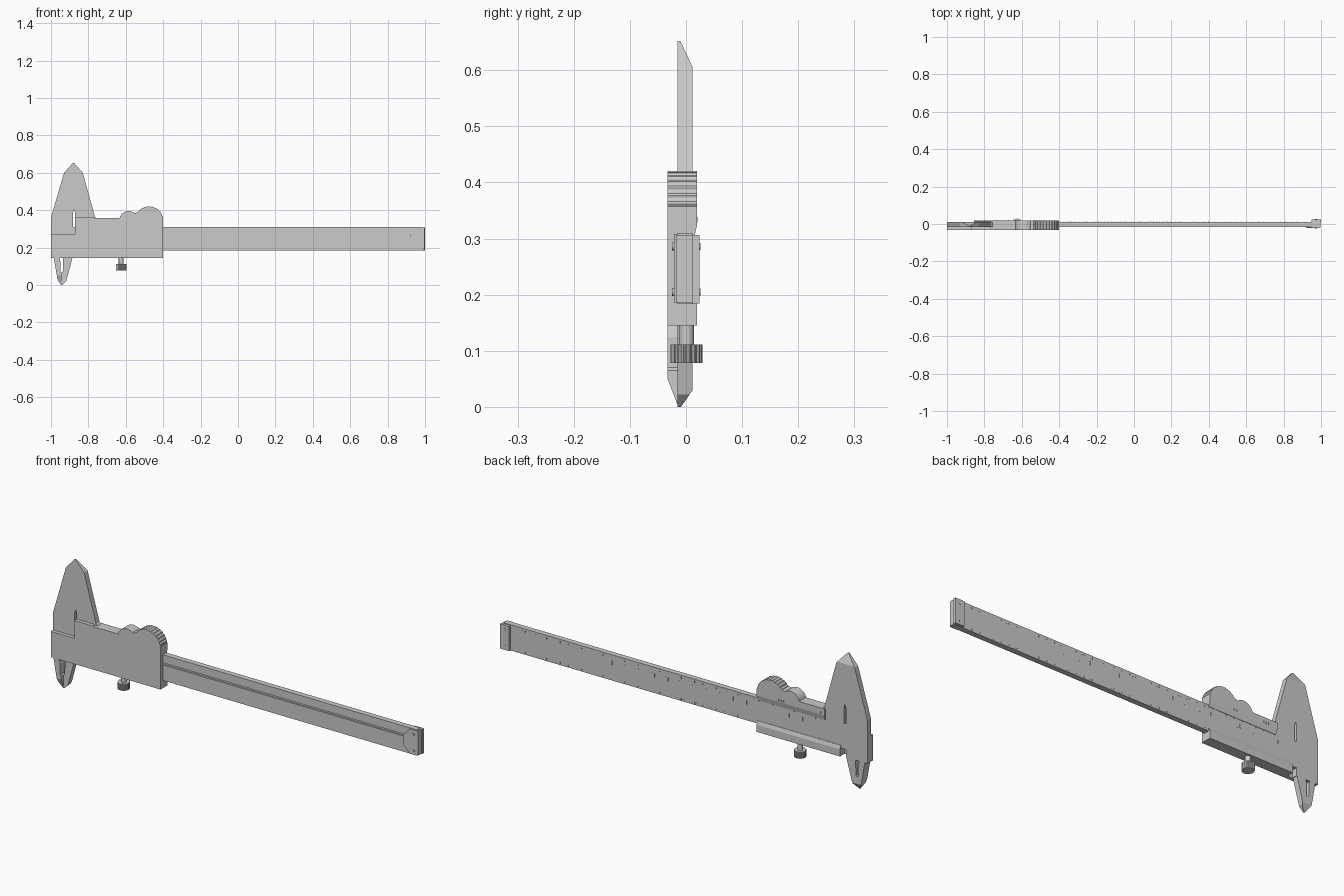
import bpy, bmesh, math
from mathutils import Vector

if "Cube" in bpy.data.objects:
    bpy.data.objects.remove(bpy.data.objects["Cube"])


def finish(name, bm):
    bmesh.ops.recalc_face_normals(bm, faces=bm.faces)
    me = bpy.data.meshes.new(name)
    bm.to_mesh(me)
    bm.free()
    ob = bpy.data.objects.new(name, me)
    bpy.context.collection.objects.link(ob)
    return ob


def prism(name, pts, a, b, axis='Y', cuts=()):
    """Extrude a profile: (x, z) along Y, (y, z) along X or (x, y) along Z."""
    place = {'Y': lambda u, v, t: (u, t, v),
             'X': lambda u, v, t: (t, u, v),
             'Z': lambda u, v, t: (u, v, t)}[axis]
    bm = bmesh.new()
    lo = [bm.verts.new(place(u, v, a)) for u, v in pts]
    hi = [bm.verts.new(place(u, v, b)) for u, v in pts]
    bm.faces.new(lo)
    bm.faces.new(hi)
    for i in range(len(pts)):
        j = (i + 1) % len(pts)
        bm.faces.new((lo[i], lo[j], hi[j], hi[i]))
    # slice off chamfers: (point, outward normal)
    for co, no in cuts:
        geom = bm.verts[:] + bm.edges[:] + bm.faces[:]
        bmesh.ops.bisect_plane(bm, geom=geom, plane_co=Vector(co),
                               plane_no=Vector(no), clear_outer=True)
        edges = [e for e in bm.edges if e.is_boundary]
        if edges:
            bmesh.ops.holes_fill(bm, edges=edges)
    return finish(name, bm)


def rect(u0, v0, u1, v1):
    return [(u0, v0), (u1, v0), (u1, v1), (u0, v1)]


def arc(cx, cz, r, d0, d1, n, rib=0):
    out = []
    for i in range(n + 1):
        t = math.radians(d0 + (d1 - d0) * i / n)
        q = r - (rib if i // 2 % 2 else 0)
        out.append((cx + q * math.cos(t), cz + q * math.sin(t)))
    return out


def disc(cx, cz, r, n=16):
    return arc(cx, cz, r, 0, 360 - 360 / n, n - 1)


# Main bar with its long front groove
prism("main_bar", [(-.015, .183), (.012, .183), (.012, .31), (-.015, .31),
                   (-.015, .27), (-.008, .27), (-.008, .26), (-.015, .26)],
      -.882, .988, 'X')

# Outside jaws, chamfered on the back of the tip
tip = [((0, .012, .605), (0, .9, .42))]
prism("fixed_outside_jaw", [(-1, .145), (-1, .36), (-.93, .6), (-.883, .652),
      (-.876, .652), (-.876, .405), (-.882, .39), (-.882, .145)], -.015, .012, cuts=tip)
prism("sliding_outside_jaw", [(-.872, .31), (-.872, .39), (-.876, .405),
      (-.876, .652), (-.83, .6), (-.765, .365), (-.75, .352), (-.75, .31)],
      -.015, .012, cuts=tip)

# Inside jaws, tapering in thickness toward the point
front_cut = ((0, -.033, .05), (0, -.93, -.36))
back_cut = ((0, .012, .03), (0, .82, -.57))
prism("sliding_inside_jaw", [(-.985, .145), (-.965, .03), (-.946, 0), (-.943, 0),
      (-.943, .065), (-.949, .07), (-.949, .125), (-.955, .145)],
      -.033, .012, cuts=[front_cut, back_cut])
prism("fixed_inside_jaw", [(-.935, .145), (-.937, .07), (-.943, .065), (-.943, 0),
      (-.94, 0), (-.918, .022), (-.89, .125), (-.885, .145)],
      -.015, .012, cuts=[back_cut])

# Slider: front plate, then the lower and upper channel rails
prism("slider_plate", [(-1, .145), (-.4, .145), (-.4, .357), (-.87, .357),
      (-.87, .272), (-1, .272)], -.033, -.015)
prism("slider_lower_rail", [(-.015, .145), (.02, .145), (.02, .18), (.014, .198),
      (.012, .198), (.012, .183), (-.015, .183)], -.855, -.4, 'X')
prism("slider_upper_rail", [(-.015, .31), (.012, .31), (.012, .3), (.014, .3),
      (.02, .325), (.02, .357), (-.015, .357)], -.77, -.4, 'X')
prism("slider_jaw_ledge", rect(-.872, .31, -.77, .36), -.033, -.014)

# Thumb rest with a smooth bump and a ribbed pad
prism("thumb_rest", [(-.64, .356)] + arc(-.585, .345, .05, 165, 52, 16)
      + arc(-.475, .345, .076, 146, 10, 46, .0025) + [(-.4, .356)], -.033, .02)

# Locking screw with knurled knob
knob = []
for i in range(72):
    t = math.tau * i / 72
    r = .0285 if i // 2 % 2 else .0262
    knob.append((-.625 + r * math.cos(t), .001 + r * math.sin(t)))
ob = prism("lock_knob", knob, .078, .111, 'Z')
prism("lock_stem", disc(-.625, .001, .013, 20), .11, .146, 'Z')

# End stop plates and their screws
prism("end_stop_front", [(.992, .186), (.992, .308), (.952, .308), (.92, .272),
      (.92, .221), (.952, .186)], -.021, -.014)
prism("end_stop_back", rect(.95, .184, 1, .306), .011, .024)
prism("end_stop_edge", rect(.986, .186, .996, .306), -.018, .012)
for z in (.205, .286):
    prism("end_screw_front", disc(.972, z, .007), -.025, -.02)
    prism("end_screw_back", disc(.975, z, .006), .023, .0255)


# Scale marks on the back, and vernier marks on the upper rail
def marks(name, boxes, y):
    bm = bmesh.new()
    for x, z, w, h in boxes:
        r = bmesh.ops.create_cube(bm, size=1)
        for v in r["verts"]:
            v.co = (x + v.co.x * w, y + v.co.y * .0012, z + v.co.z * h)
    finish(name, bm)


ticks = []
for i in range(112):
    x = .90 - i * .0147
    h = .012 if i % 5 == 0 else .006
    ticks.append((x, .297, .0015, h))
    if x > -.39:
        ticks.append((x, .192, .0015, h))
for i in range(17):
    for dx in (-.006, .006):
        ticks.append((.39 - i * .0735 + dx, .27, .003, .02))
marks("scale_marks", ticks, .012)
marks("vernier_marks", [(-.75 + i * .0135, .334, .0015, .01) for i in range(21)], .02)
